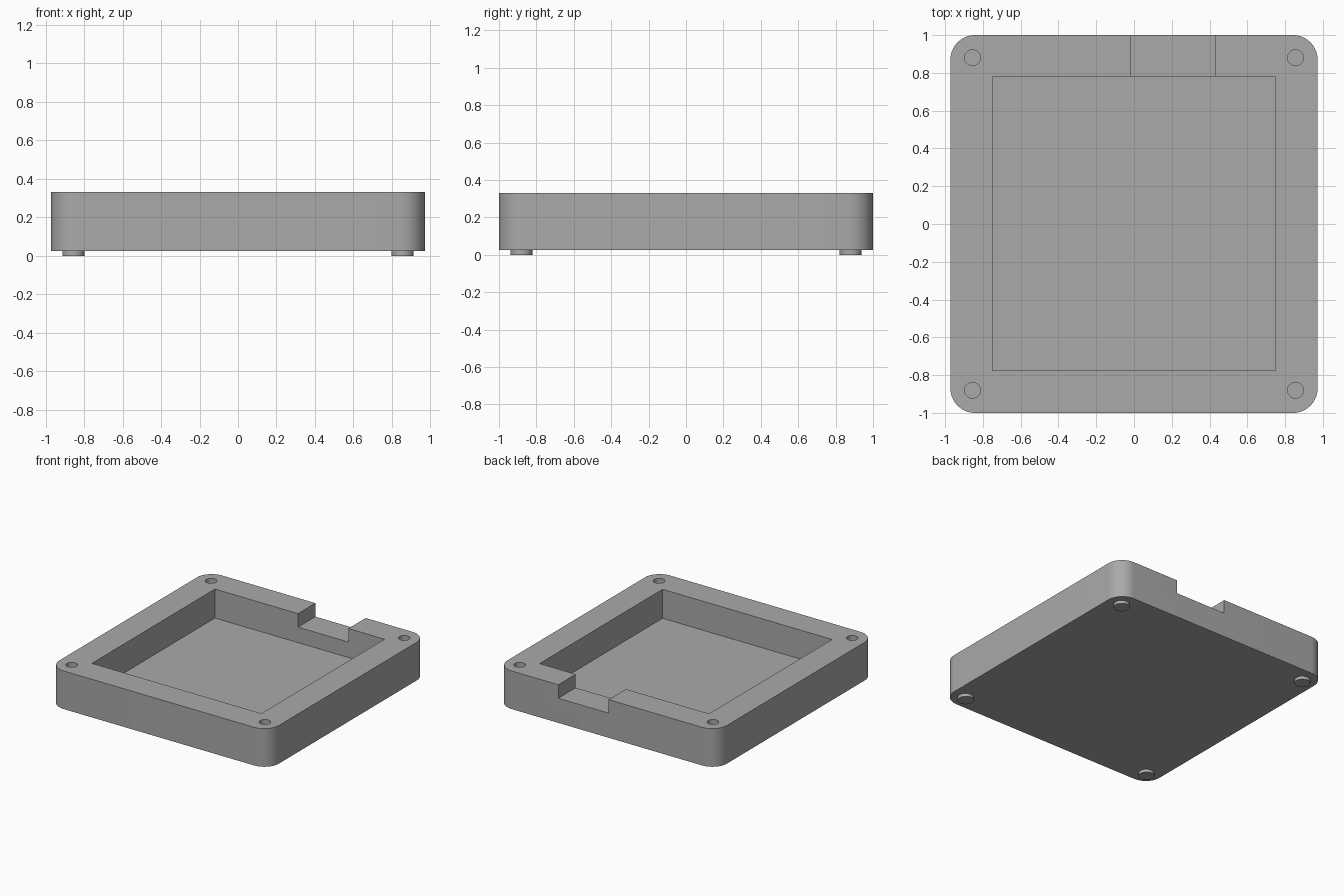
import bpy, bmesh, math

if "Cube" in bpy.data.objects:
    bpy.data.objects.remove(bpy.data.objects["Cube"])

grey = bpy.data.materials.new("mid grey")
grey.diffuse_color = (0.4, 0.4, 0.4, 1)
grey.use_nodes = True
grey.node_tree.nodes["Principled BSDF"].inputs["Base Color"].default_value = grey.diffuse_color


def prism(name, outline, z0, z1):
    """Extrude a closed xy outline from z0 up to z1."""
    bm = bmesh.new()
    face = bm.faces.new([bm.verts.new((x, y, z0)) for x, y in outline])
    ext = bmesh.ops.extrude_face_region(bm, geom=[face])
    for v in ext["geom"]:
        if isinstance(v, bmesh.types.BMVert):
            v.co.z = z1
    bmesh.ops.recalc_face_normals(bm, faces=bm.faces)
    mesh = bpy.data.meshes.new(name)
    bm.to_mesh(mesh)
    bm.free()
    mesh.materials.append(grey)
    obj = bpy.data.objects.new(name, mesh)
    bpy.context.collection.objects.link(obj)
    return obj


def rect(x0, x1, y0, y1):
    return [(x0, y0), (x1, y0), (x1, y1), (x0, y1)]


def circle(cx, cy, r, n=32):
    return [(cx + r * math.cos(2 * math.pi * i / n),
             cy + r * math.sin(2 * math.pi * i / n)) for i in range(n)]


def rounded_rect(hx, hy, r, n=16):
    pts = []
    for k, (sx, sy) in enumerate([(1, 1), (-1, 1), (-1, -1), (1, -1)]):
        for i in range(n + 1):
            a = math.pi / 2 * (k + i / n)
            pts.append((sx * (hx - r) + r * math.cos(a),
                        sy * (hy - r) + r * math.sin(a)))
    return pts


def cut(target, cutter):
    """Subtract the cutter from the target, then discard it."""
    mod = target.modifiers.new("cut", "BOOLEAN")
    mod.operation = "DIFFERENCE"
    mod.solver = "EXACT"
    mod.object = cutter
    bpy.context.view_layer.objects.active = target
    bpy.ops.object.modifier_apply(modifier=mod.name)
    bpy.data.objects.remove(cutter)


def smooth(obj):
    bpy.ops.object.select_all(action="DESELECT")
    obj.select_set(True)
    bpy.context.view_layer.objects.active = obj
    bpy.ops.object.shade_smooth_by_angle(angle=math.radians(30))


BOTTOM, TOP = 0.025, 0.33
corners = [(sx * 0.855, sy * 0.88) for sx in (-1, 1) for sy in (-1, 1)]

# Tray body with rounded vertical corners
tray = prism("tray", rounded_rect(0.972, 1.0, 0.13), BOTTOM, TOP)

# Main pocket and the notch through the back wall
cut(tray, prism("pocket_cutter", rect(-0.75, 0.75, -0.775, 0.78), 0.098, 0.5))
cut(tray, prism("notch_cutter", rect(-0.015, 0.43, 0.7, 1.1), 0.222, 0.5))

# Blind holes in the corners of the rim
for x, y in corners:
    cut(tray, prism("hole_cutter", circle(x, y, 0.042), 0.13, 0.5))
smooth(tray)

# Round feet under each corner
for i, (x, y) in enumerate(corners):
    smooth(prism(f"foot_{i + 1}", circle(x, y, 0.058), 0.0, BOTTOM))
